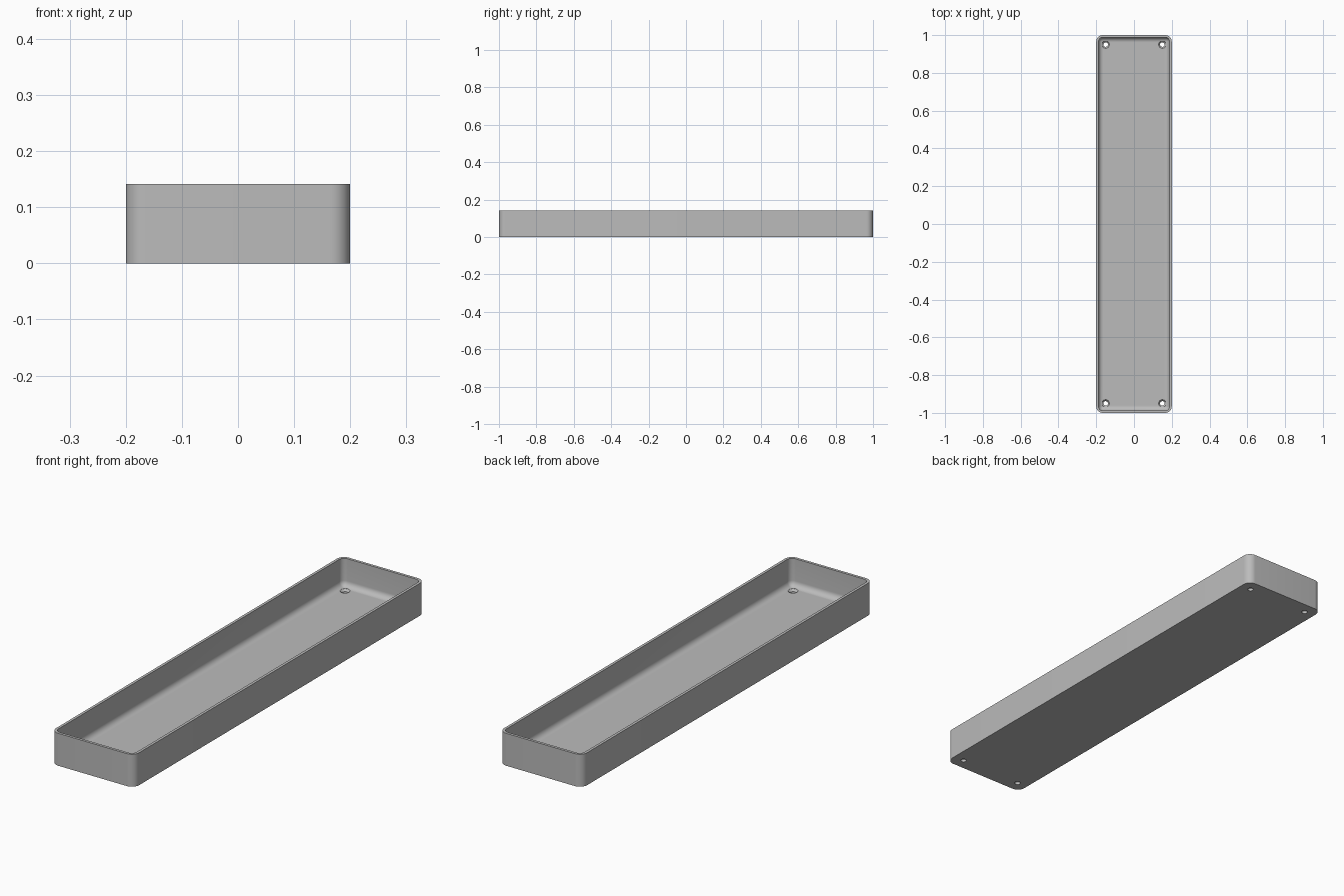
import bpy, bmesh, math
from mathutils import Matrix

cube = bpy.data.objects.get("Cube")
if cube:
    bpy.data.objects.remove(cube, do_unlink=True)

HALF_X, HALF_Y, HEIGHT = 0.2, 1.0, 0.141
CORNER, WALL, FLOOR, FILLET = 0.035, 0.012, 0.02, 0.025
HOLE_X, HOLE_Y = 0.15, 0.95
ARC = 10  # segments per rounded corner

grey = bpy.data.materials.new("plain grey")
grey.use_nodes = True
grey.diffuse_color = (0.5, 0.5, 0.5, 1)
grey.node_tree.nodes["Principled BSDF"].inputs["Base Color"].default_value = (0.5, 0.5, 0.5, 1)


def make_object(name, bm):
    bmesh.ops.recalc_face_normals(bm, faces=bm.faces)
    mesh = bpy.data.meshes.new(name)
    bm.to_mesh(mesh)
    bm.free()
    mesh.materials.append(grey)
    obj = bpy.data.objects.new(name, mesh)
    bpy.context.collection.objects.link(obj)
    return obj


def rounded_ring(bm, inset, z):
    """Rounded rectangle of vertices, set in from the outer wall."""
    radius = max(CORNER - inset, 0.004)
    cx, cy = HALF_X - inset - radius, HALF_Y - inset - radius
    ring = []
    for quarter, (sx, sy) in enumerate(((1, 1), (-1, 1), (-1, -1), (1, -1))):
        for i in range(ARC + 1):
            a = (quarter + i / ARC) * math.pi / 2
            ring.append(bm.verts.new((sx * cx + radius * math.cos(a),
                                      sy * cy + radius * math.sin(a), z)))
    return ring


# Tray shell: outer wall, rim, inner wall, then the fillet down to the floor
profile = [(0, 0), (0, HEIGHT), (WALL, HEIGHT)]
for i in range(9):
    a = i / 8 * math.pi / 2
    profile.append((WALL + FILLET * (1 - math.cos(a)),
                    FLOOR + FILLET * (1 - math.sin(a))))
bm = bmesh.new()
rings = [rounded_ring(bm, inset, z) for inset, z in profile]
for low, high in zip(rings, rings[1:]):
    for i in range(len(low)):
        j = (i + 1) % len(low)
        bm.faces.new((low[i], low[j], high[j], high[i]))
bm.faces.new(rings[0])
bm.faces.new(rings[-1])
tray = make_object("tray", bm)

# Countersunk screw holes, one near each corner
bm = bmesh.new()
for sx in (-1, 1):
    for sy in (-1, 1):
        rings = []
        for r, z in ((0.012, -0.02), (0.012, 0.011), (0.02, FLOOR), (0.02, 0.06)):
            ring = bmesh.ops.create_circle(
                bm, segments=32, radius=r,
                matrix=Matrix.Translation((sx * HOLE_X, sy * HOLE_Y, z)))["verts"]
            rings.append(ring)
        for low, high in zip(rings, rings[1:]):
            for i in range(32):
                j = (i + 1) % 32
                bm.faces.new((low[i], low[j], high[j], high[i]))
        bm.faces.new(rings[0])
        bm.faces.new(rings[-1])
cutter = make_object("screw_hole_cutter", bm)
cutter.hide_render = True

cut = tray.modifiers.new("screw holes", "BOOLEAN")
cut.operation = "DIFFERENCE"
cut.solver = "EXACT"
cut.object = cutter
bpy.context.view_layer.objects.active = tray
tray.select_set(True)
bpy.ops.object.modifier_apply(modifier=cut.name)
bpy.data.objects.remove(cutter, do_unlink=True)

bpy.ops.object.shade_smooth_by_angle(angle=math.radians(30))
